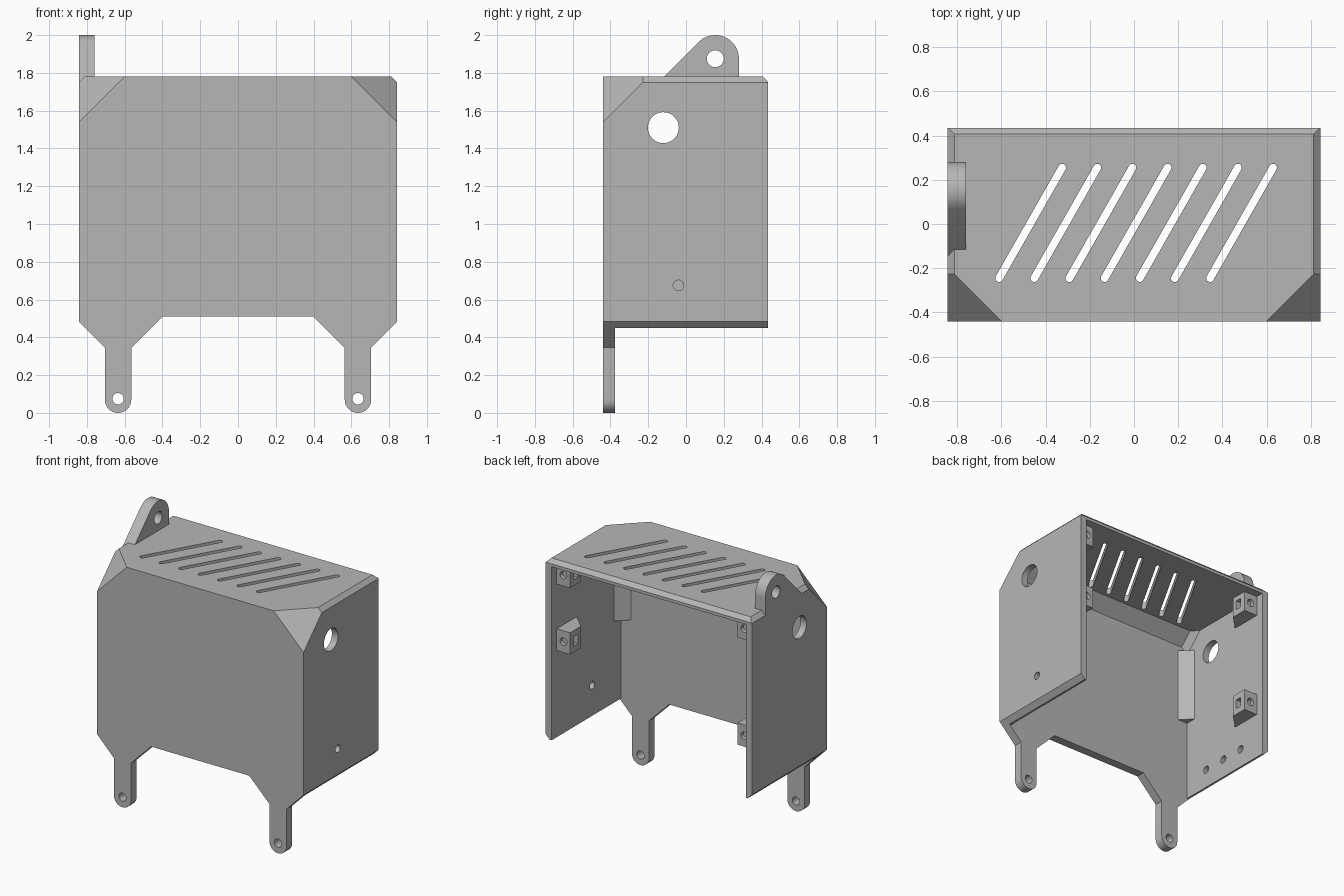
import bpy, bmesh, math
from mathutils import Vector, Matrix

old = bpy.data.objects.get("Cube")
if old:
    bpy.data.objects.remove(old, do_unlink=True)

grey = bpy.data.materials.new("plain grey")
grey.use_nodes = True
grey.diffuse_color = (0.47, 0.47, 0.47, 1)
grey.node_tree.nodes["Principled BSDF"].inputs["Base Color"].default_value = (0.47, 0.47, 0.47, 1)

# Main dimensions
W, FRONT, BACK, LOW, TOP = 0.843, -0.44, 0.435, 0.45, 1.78
PANEL_BACK, WALL = -0.375, 0.05
INNER = W - WALL
CORNERS = [((s, -1, 1), 2.82) for s in (1, -1)]


def add_object(name, bm):
    bmesh.ops.recalc_face_normals(bm, faces=bm.faces)
    mesh = bpy.data.meshes.new(name)
    bm.to_mesh(mesh)
    bm.free()
    mesh.materials.append(grey)
    obj = bpy.data.objects.new(name, mesh)
    bpy.context.collection.objects.link(obj)
    return obj


def add_box(bm, lo, hi):
    lo, hi = Vector(lo), Vector(hi)
    mat = Matrix.Translation((lo + hi) / 2) @ Matrix.Diagonal((*(hi - lo), 1))
    bmesh.ops.create_cube(bm, size=1, matrix=mat)


def trim(bm, planes):
    """Keep the part where normal . point <= offset, closing each cut."""
    for normal, offset in planes:
        n = Vector(normal)
        cut = bmesh.ops.bisect_plane(
            bm, geom=bm.verts[:] + bm.edges[:] + bm.faces[:], dist=1e-5,
            plane_co=n * offset / n.length_squared, plane_no=n, clear_outer=True)
        edges = [e for e in cut["geom_cut"] if isinstance(e, bmesh.types.BMEdge)]
        bmesh.ops.holes_fill(bm, edges=edges, sides=0)


def add_prism(bm, points, axis, start, end):
    """Extrude a 2D outline along an axis; points use the other two axes in order."""
    def place(p, d):
        q = list(p)
        q.insert(axis, d)
        return q
    face = bm.faces.new([bm.verts.new(place(p, start)) for p in points])
    moved = bmesh.ops.extrude_face_region(bm, geom=[face], use_keep_orig=True)
    shift = Vector(place((0, 0), end - start))
    bmesh.ops.translate(bm, vec=shift,
                        verts=[v for v in moved["geom"] if isinstance(v, bmesh.types.BMVert)])


def arc(cx, cy, r, a0, a1, steps=16):
    angles = [math.radians(a0 + (a1 - a0) * i / steps) for i in range(steps + 1)]
    return [(cx + r * math.cos(a), cy + r * math.sin(a)) for a in angles]


def add_hole(bm, center, r, axis, start, end):
    add_prism(bm, arc(*center, r, 0, 360, 32)[:-1], axis, start, end)


def subtract(obj, bm):
    cutter = add_object("cutter", bm)
    cutter.hide_render = True
    mod = obj.modifiers.new("cut", "BOOLEAN")
    mod.operation, mod.solver, mod.object = "DIFFERENCE", "EXACT", cutter
    bpy.context.view_layer.objects.active = obj
    bpy.ops.object.modifier_apply(modifier=mod.name)
    bpy.data.objects.remove(cutter, do_unlink=True)


# Front panel with its two mounting legs
half = [(W, TOP), (W, 0.485), (0.705, 0.345)]
half += arc(0.635, 0.07, 0.07, 0, -180) + [(0.565, 0.345), (0.40, 0.51)]
outline = half + [(-x, z) for x, z in reversed(half)]
bm = bmesh.new()
add_prism(bm, outline, 1, FRONT, PANEL_BACK)
trim(bm, CORNERS + [((s, 0, 1), 2.593) for s in (1, -1)])
front_panel = add_object("front_panel", bm)
bm = bmesh.new()
for s in (1, -1):
    add_hole(bm, (s * 0.635, 0.075), 0.03, 1, -0.6, -0.2)
subtract(front_panel, bm)

# Side walls and top as one chamfered shell
bm = bmesh.new()
add_box(bm, (-W, PANEL_BACK, LOW), (W, BACK, TOP))
edges = [((0, 1, 1), 2.187)]
for s in (1, -1):
    edges += [((s, 0, 1), 2.593), ((s, 0, -1), 0.358)]
trim(bm, CORNERS + edges)
shell = add_object("shell", bm)

# Cavity, with a sloped inner front edge and corners
bm = bmesh.new()
add_box(bm, (-INNER, -0.6, 0.2), (INNER, 0.7, TOP - WALL))
trim(bm, [((0, -1, 1), 2.015)] + [(n, 2.76) for n, _ in CORNERS])
subtract(shell, bm)

# Slots, cable holes and small wall holes
bm = bmesh.new()
lean = math.degrees(math.atan2(0.5, 0.285))
for i in range(7):
    x = -0.61 + i * 0.159
    slot = arc(x, -0.245, 0.0175, lean + 90, lean + 270, 8)
    slot += arc(x + 0.285, 0.255, 0.0175, lean - 90, lean + 90, 8)
    add_prism(bm, slot, 2, 1.6, 1.9)
for s in (1, -1):
    add_hole(bm, (-0.12, 1.51), 0.082, 0, s * 0.7, s * 0.95)
add_hole(bm, (-0.04, 0.675), 0.028, 0, 0.7, 0.95)
for y in (-0.17, 0.015, 0.2):
    add_hole(bm, (y, 0.59), 0.028, 0, -W + 0.02, -0.7)
subtract(shell, bm)

# Hanging lug on the top edge
bm = bmesh.new()
lug = arc(0.155, 1.875, 0.125, 0, 135, 20) + [(-0.146, 1.75), (0.28, 1.75)]
add_prism(bm, lug, 0, -W, -0.76)
hanging_lug = add_object("hanging_lug", bm)
bm = bmesh.new()
add_hole(bm, (0.155, 1.875), 0.045, 0, -1, -0.6)
subtract(hanging_lug, bm)

# Inner corner posts
for s, side in ((1, "left"), (-1, "right")):
    bm = bmesh.new()
    post = [(INNER, PANEL_BACK), (INNER - 0.08, PANEL_BACK), (INNER, PANEL_BACK + 0.08)]
    add_prism(bm, [(s * x, y) for x, y in post], 2, 1.05, 1.6)
    add_object(side + "_corner_post", bm)

# Screw blocks with a nut slot, tapering into the walls
for s, side, heights in ((1, "left", (1.66, 1.17)), (-1, "right", (1.66, 0.87))):
    for z, level in zip(heights, ("upper", "lower")):
        inner = INNER - 0.11
        plan = [(INNER, 0.375), (inner, 0.375), (inner, 0.25), (INNER, 0.14)]
        bm = bmesh.new()
        add_prism(bm, [(s * x, y) for x, y in plan], 2, z - 0.08, z + 0.08)
        block = add_object(f"{side}_{level}_screw_block", bm)
        bm = bmesh.new()
        add_hole(bm, (s * (inner + 0.055), z), 0.028, 1, 0.345, 0.42)
        x0, x1 = sorted((s * (inner - 0.05), s * (inner + 0.085)))
        add_box(bm, (x0, 0.285, z - 0.035), (x1, 0.33, z + 0.035))
        subtract(block, bm)

# Smooth round surfaces, keep edges sharp
bpy.ops.object.select_all(action="DESELECT")
for obj in bpy.context.collection.objects:
    if obj.type == "MESH" and grey.name in obj.data.materials:
        obj.select_set(True)
        bpy.context.view_layer.objects.active = obj
bpy.ops.object.shade_smooth_by_angle(angle=math.radians(25))
